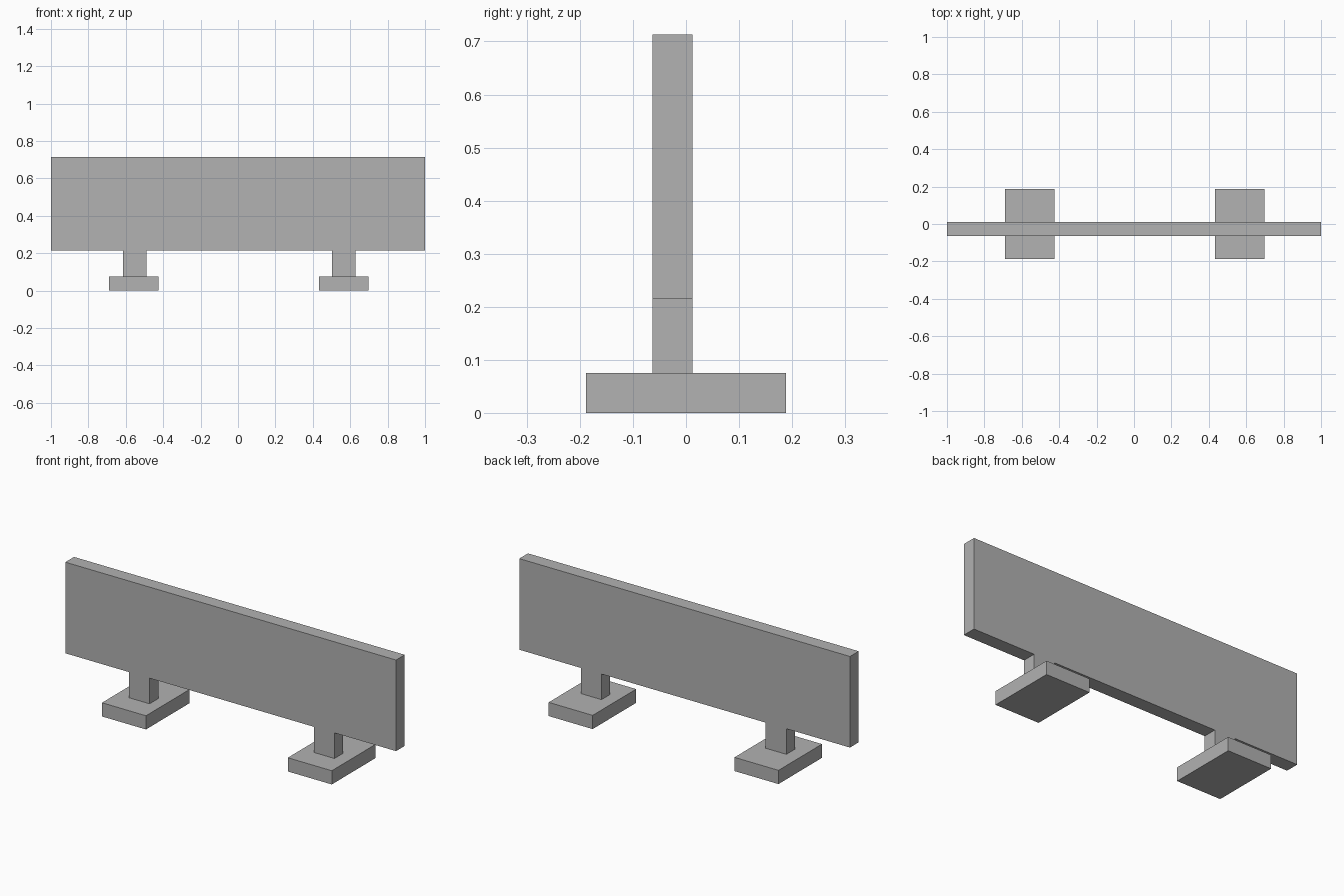
import bpy
from mathutils import Vector

if "Cube" in bpy.data.objects:
    bpy.data.objects.remove(bpy.data.objects["Cube"], do_unlink=True)

# Single plain grey finish
grey = bpy.data.materials.new("plain_grey")
grey.use_nodes = True
colour = (0.445, 0.445, 0.445, 1)
grey.diffuse_color = colour
grey.node_tree.nodes["Principled BSDF"].inputs["Base Color"].default_value = colour


def box(name, low, high):
    """Add a flat-shaded box spanning two opposite corners."""
    low, high = Vector(low), Vector(high)
    bpy.ops.mesh.primitive_cube_add(size=1)
    obj = bpy.context.object
    obj.name = obj.data.name = name
    for vert in obj.data.vertices:
        vert.co = (low + high) / 2 + vert.co * (high - low)
    obj.data.materials.append(grey)
    return obj


FOOT_TOP, PANEL_BASE, PANEL_TOP = 0.075, 0.215, 0.713
FRONT, BACK = -0.063, 0.012
FOOT_DEPTH = 0.188

# Upright panel
box("panel", (-1, FRONT, PANEL_BASE), (1, BACK, PANEL_TOP))

# Two supports, each a short post on a wide foot
for side, post_x, foot_x in (("right", -0.553, -0.558), ("left", 0.565, 0.566)):
    box(side + "_post", (post_x - 0.0625, FRONT, FOOT_TOP),
        (post_x + 0.0625, BACK, PANEL_BASE))
    box(side + "_foot", (foot_x - 0.133, -FOOT_DEPTH, 0),
        (foot_x + 0.133, FOOT_DEPTH, FOOT_TOP))
